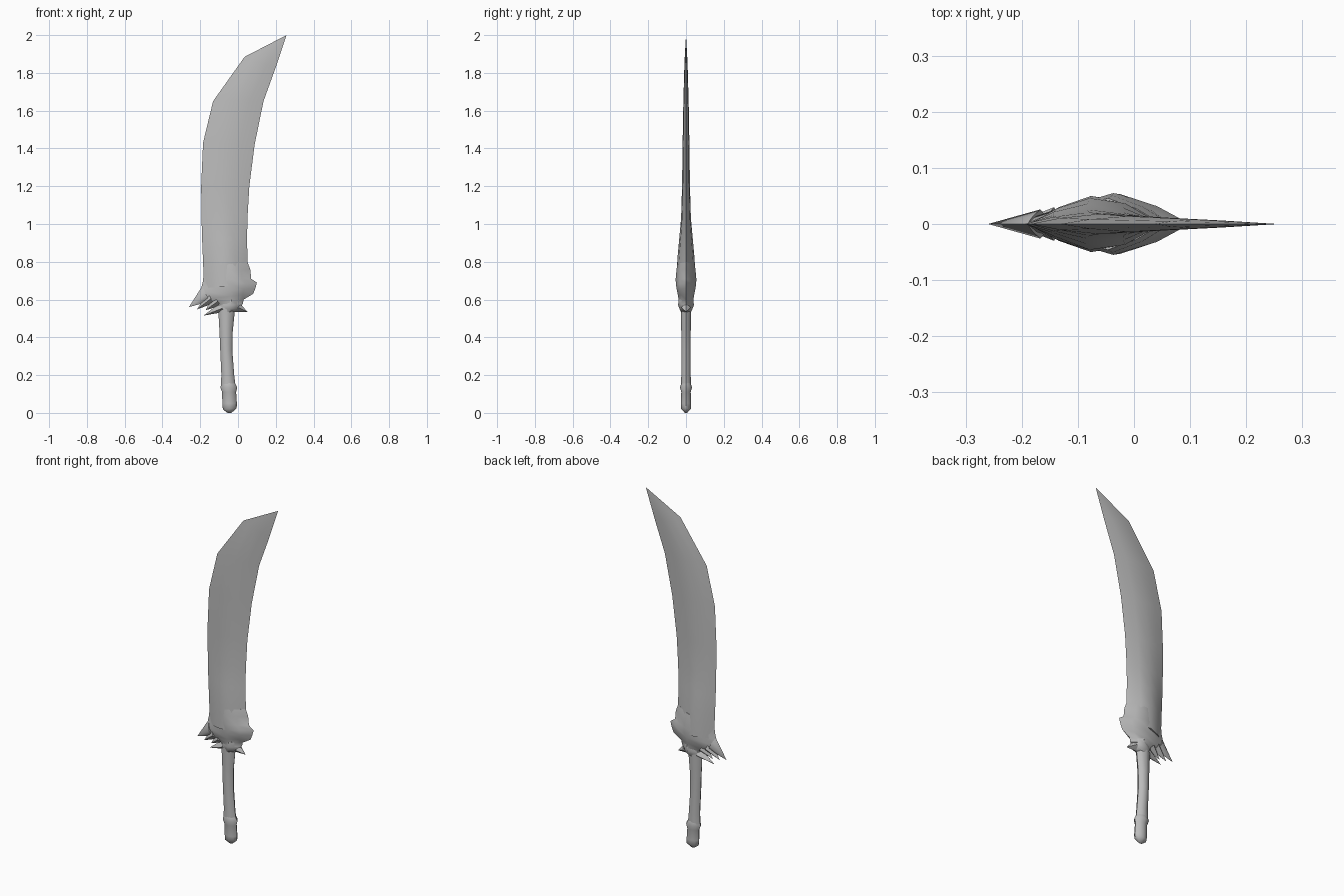
import bpy, bmesh, math
from mathutils import Vector

if "Cube" in bpy.data.objects:
    bpy.data.objects.remove(bpy.data.objects["Cube"])

steel = bpy.data.materials.new("grey steel")
steel.use_nodes = True
grey = (0.5, 0.5, 0.5, 1)
steel.diffuse_color = grey
steel.node_tree.nodes["Principled BSDF"].inputs["Base Color"].default_value = grey

# Cross-sections: position from back to front edge, share of half thickness
BLADE = [(0, 0), (.2, .6), (.45, 1), (.72, .8), (1, 0)]
DIAMOND = [(0, 0), (.25, .55), (.58, 1), (.8, .6), (1, 0)]
ROUND = [(.5 - .5 * math.cos(i * math.pi / 4), math.sin(i * math.pi / 4)) for i in range(5)]


def loft(name, rows, section, angle=50):
    """Skin rows of (back x, back z, front x, front z, half thickness)."""
    bm = bmesh.new()
    loop = section + [(t, -w) for t, w in section[-2:0:-1]]
    rings = []
    for bx, bz, fx, fz, half in rows:
        a, b = Vector((bx, 0, bz)), Vector((fx, 0, fz))
        rings.append([bm.verts.new(a.lerp(b, t) + Vector((0, w * half, 0))) for t, w in loop])
    n = len(loop)
    for low, high in zip(rings, rings[1:]):
        for i in range(n):
            j = (i + 1) % n
            bm.faces.new((low[i], low[j], high[j], high[i]))
    bm.faces.new(rings[0])
    bm.faces.new(rings[-1])
    bmesh.ops.remove_doubles(bm, verts=bm.verts, dist=0.0005)
    bmesh.ops.recalc_face_normals(bm, faces=bm.faces)
    mesh = bpy.data.meshes.new(name)
    bm.to_mesh(mesh)
    bm.free()
    obj = bpy.data.objects.new(name, mesh)
    bpy.context.collection.objects.link(obj)
    mesh.materials.append(steel)
    bpy.ops.object.select_all(action='DESELECT')
    obj.select_set(True)
    bpy.context.view_layer.objects.active = obj
    bpy.ops.object.shade_smooth_by_angle(angle=math.radians(angle))
    return obj


# Curved blade sweeping to a point
loft("blade", [
    (-.18, .66, .05, .68, .05), (-.185, .8, .05, .82, .046),
    (-.19, .92, .048, .92, .036), (-.193, 1.03, .05, 1.03, .026),
    (-.195, 1.2, .06, 1.2, .021), (-.185, 1.43, .088, 1.42, .018),
    (-.132, 1.65, .135, 1.65, .014), (.035, 1.885, .2, 1.83, .008),
    (.257, 2, .257, 2, 0)], BLADE)

# Flared guard body
loft("guard", [
    (-.115, .57, .025, .575, .038), (-.15, .585, .03, .6, .038),
    (-.2, .6, .08, .63, .042), (-.215, .63, .092, .66, .048),
    (-.195, .66, .1, .69, .053), (-.185, .7, .07, .71, .055),
    (-.182, .74, .065, .76, .051), (-.18, .77, .05, .8, .046)], DIAMOND)

# Collar where the grip meets the guard
loft("collar", [
    (-.1, .53, -.015, .535, .026), (-.125, .55, .02, .55, .034),
    (-.115, .565, .02, .575, .042), (-.11, .6, .02, .6, .038)], DIAMOND)

# Swept spikes: upper root, lower root, tip, half thickness
spikes = [
    ((-.19, .67), (-.15, .59), (-.26, .56), .026),
    ((-.16, .64), (-.13, .58), (-.217, .548), .03),
    ((-.13, .62), (-.09, .57), (-.172, .543), .032),
    ((-.1, .58), (-.07, .535), (-.182, .515), .03),
    ((-.02, .535), (.015, .575), (.05, .535), .026)]
for i, (top, low, tip, half) in enumerate(spikes):
    loft(f"guard_spike_{i + 1}", [(*top, *low, half), (*tip, *tip, 0)], DIAMOND)

# Slightly bowed grip
loft("grip", [
    (-.092, .13, -.012, .13, .026), (-.088, .2, -.02, .2, .025),
    (-.094, .33, -.03, .33, .025), (-.098, .43, -.028, .43, .025),
    (-.106, .57, -.014, .57, .028)], ROUND)

# Pommel with a raised ring and blunt tip
loft("pommel", [
    (-.055, .01, -.035, .01, .006), (-.08, .028, -.007, .034, .026),
    (-.083, .06, -.006, .06, .027), (-.084, .12, -.01, .12, .025),
    (-.094, .145, -.004, .145, .032), (-.086, .168, -.016, .168, .025)], ROUND)
bpy.data.objects["pommel"].location.z = -.01
